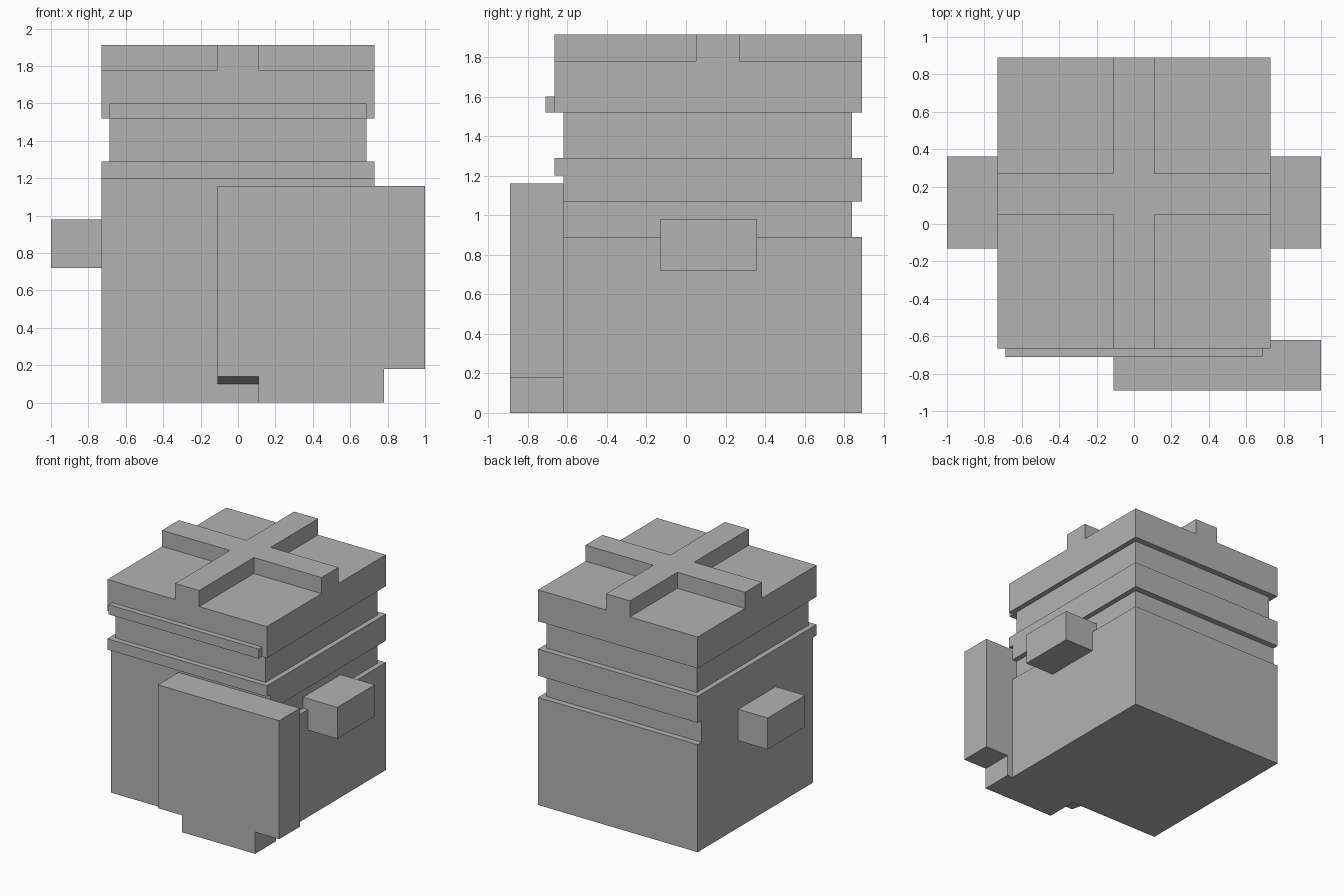
import bpy
import bmesh
from mathutils import Vector

cube = bpy.data.objects.get("Cube")
if cube:
    bpy.data.objects.remove(cube, do_unlink=True)

grey = bpy.data.materials.new("plain_grey")
grey.use_nodes = True
grey.diffuse_color = (0.45, 0.45, 0.45, 1)
grey.node_tree.nodes["Principled BSDF"].inputs["Base Color"].default_value = grey.diffuse_color


def prism(name, points, offset, adjust=None):
    """Extrude a flat outline along an offset, then optionally adjust corners."""
    bm = bmesh.new()
    face = bm.faces.new([bm.verts.new(p) for p in points])
    new = bmesh.ops.extrude_face_region(bm, geom=[face], use_keep_orig=True)["geom"]
    for v in new:
        if isinstance(v, bmesh.types.BMVert):
            v.co += Vector(offset)
    if adjust:
        for v in bm.verts:
            adjust(v.co)
    bmesh.ops.recalc_face_normals(bm, faces=bm.faces[:])
    mesh = bpy.data.meshes.new(name)
    bm.to_mesh(mesh)
    bm.free()
    mesh.materials.append(grey)
    obj = bpy.data.objects.new(name, mesh)
    bpy.context.scene.collection.objects.link(obj)
    return obj


def box(name, x, y, z):
    corners = [(x[0], y[0], z[0]), (x[1], y[0], z[0]), (x[1], y[1], z[0]), (x[0], y[1], z[0])]
    return prism(name, corners, (0, 0, z[1] - z[0]))


HALF, NECK = 0.73, 0.687      # half widths of the wide and narrow tiers
FRONT, BACK, BACK_IN = -0.62, 0.89, 0.84
LIP = -0.665                  # front of the overhanging tiers
wide = (-HALF, HALF)
narrow = (-NECK, NECK)

# Stacked tiers of the body
box("body", wide, (FRONT, BACK), (0, 0.89))
box("lower_neck", (-HALF, NECK), (FRONT, BACK_IN), (0.89, 1.07))
box("middle_band", wide, (FRONT, BACK), (1.07, 1.29))
box("middle_band_lip", wide, (LIP, FRONT), (1.2, 1.29))
box("upper_neck", narrow, (FRONT, BACK_IN), (1.29, 1.52))
box("cap", wide, (LIP, BACK), (1.52, 1.78))
box("cap_lip", narrow, (-0.71, LIP), (1.52, 1.6))

# Raised cross on the cap
a, y0, y1 = 0.11, 0.05, 0.27
cross = [(-a, LIP), (a, LIP), (a, y0), (HALF, y0), (HALF, y1), (a, y1),
         (a, BACK), (-a, BACK), (-a, y1), (-HALF, y1), (-HALF, y0), (-a, y0)]
prism("top_cross", [(x, y, 1.78) for x, y in cross], (0, 0, 0.133))

# Side blocks
for name, x in (("left_block", (HALF - 0.05, 1)), ("right_block", (-1, -HALF))):
    box(name, x, (-0.13, 0.36), (0.72, 0.98))


# Front plate with stepped lower corners, one of them bevelled underneath
def slope(co):
    if co.y < -0.8 and co.x < 0.2 and 0.05 < co.z < 0.5:
        co.z = 0.14


plate = [(-a, 0.1), (a, 0.1), (a, 0), (0.78, 0), (0.78, 0.18), (1, 0.18), (1, 1.16), (-a, 1.16)]
prism("front_plate", [(x, FRONT, z) for x, z in plate], (0, -0.27, 0), slope)
